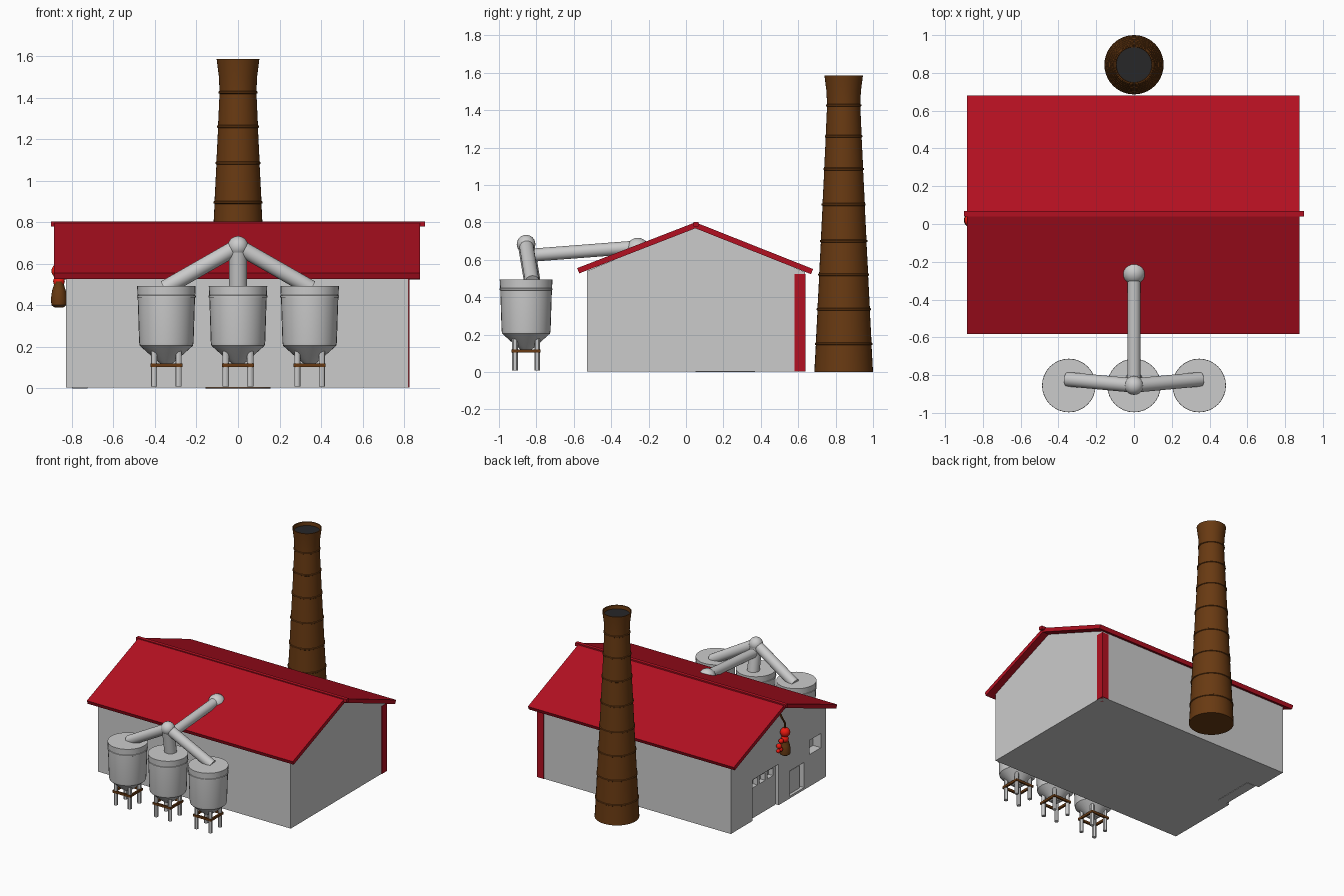
import bpy, bmesh, math
from mathutils import Vector

if "Cube" in bpy.data.objects:
    bpy.data.objects.remove(bpy.data.objects["Cube"])


def mat(name, col):
    m = bpy.data.materials.new(name)
    m.diffuse_color = (*col, 1)
    m.use_nodes = True
    m.node_tree.nodes["Principled BSDF"].inputs["Base Color"].default_value = m.diffuse_color
    return m


RED = mat("roof_red", (0.45, 0.005, 0.015))
BROWN = mat("rust_brown", (0.14, 0.042, 0.006))
DARK = mat("soot", (0.02, 0.02, 0.022))
BRIGHT = mat("bright_red", (0.85, 0.01, 0.005))


def make(name, bm, m=None, smooth=False):
    bmesh.ops.recalc_face_normals(bm, faces=bm.faces)
    me = bpy.data.meshes.new(name)
    bm.to_mesh(me)
    bm.free()
    ob = bpy.data.objects.new(name, me)
    bpy.context.collection.objects.link(ob)
    if m:
        me.materials.append(m)
    if smooth:
        bpy.context.view_layer.objects.active = ob
        bpy.ops.object.select_all(action='DESELECT')
        ob.select_set(True)
        bpy.ops.object.shade_smooth_by_angle(angle=math.radians(30))
    return ob


def extrude_x(name, prof, x0, x1, m=None):
    """Extrude a (y, z) profile along x."""
    bm = bmesh.new()
    f = bm.faces.new([bm.verts.new((x0, y, z)) for y, z in prof])
    r = bmesh.ops.extrude_face_region(bm, geom=[f])
    bmesh.ops.translate(bm, vec=(x1 - x0, 0, 0),
                        verts=[v for v in r["geom"] if isinstance(v, bmesh.types.BMVert)])
    return make(name, bm, m)


def box(name, x0, x1, y0, y1, z0, z1, m=None):
    return extrude_x(name, [(y0, z0), (y1, z0), (y1, z1), (y0, z1)], x0, x1, m)


def lathe(name, prof, x, y, m=None, n=32):
    """Revolve an (r, z) profile, capped at both ends."""
    bm = bmesh.new()
    rings = [[bm.verts.new((x + r * math.cos(2 * math.pi * i / n),
                            y + r * math.sin(2 * math.pi * i / n), z))
              for i in range(n)] for r, z in prof]
    for a, b in zip(rings, rings[1:]):
        for i in range(n):
            bm.faces.new((a[i], a[(i + 1) % n], b[(i + 1) % n], b[i]))
    bm.faces.new(rings[0])
    bm.faces.new(rings[-1])
    return make(name, bm, m, True)


def tube(name, p, q, r, m=None, n=24):
    p, q = Vector(p), Vector(q)
    d = q - p
    bm = bmesh.new()
    bmesh.ops.create_cone(bm, cap_ends=True, segments=n, radius1=r, radius2=r, depth=d.length)
    bm.transform(d.to_track_quat('Z', 'Y').to_matrix().to_4x4())
    bmesh.ops.translate(bm, vec=(p + q) / 2, verts=bm.verts)
    return make(name, bm, m, True)


def ball(name, c, r, m=None):
    bm = bmesh.new()
    bmesh.ops.create_uvsphere(bm, u_segments=20, v_segments=12, radius=r)
    bmesh.ops.translate(bm, vec=c, verts=bm.verts)
    return make(name, bm, m, True)


def cut(ob, *dims):
    c = box("cutter_" + ob.name, *dims)
    c.hide_render = True
    c.hide_viewport = True
    c.display_type = 'WIRE'
    md = ob.modifiers.new("opening", 'BOOLEAN')
    md.operation = 'DIFFERENCE'
    md.solver = 'EXACT'
    md.object = c


# Building shell with openings on the left gable
walls = extrude_x("walls", [(-0.53, 0.003), (0.635, 0.003), (0.635, 0.535),
                            (0.05, 0.775), (-0.53, 0.54)], -0.828, 0.822)
cut(walls, -0.9, -0.73, 0.05, 0.37, -0.05, 0.32)
cut(walls, -0.9, -0.79, -0.26, -0.08, 0.02, 0.215)
cut(walls, -0.9, -0.76, -0.465, -0.325, 0.25, 0.36)

# Large door with a row of windows, and small door
door = box("large_door", -0.80, -0.725, 0.05, 0.37, 0.0, 0.32)
for k in range(3):
    y = 0.08 + k * 0.095
    cut(door, -0.9, -0.76, y, y + 0.07, 0.235, 0.295)
box("small_door", -0.805, -0.78, -0.235, -0.095, 0.02, 0.195)

# Roof slabs, ridge cap and corner post
extrude_x("roof", [(0.05, 0.80), (-0.582, 0.555), (-0.571, 0.527), (0.05, 0.768),
                   (0.668, 0.523), (0.68, 0.55)], -0.885, 0.876, RED)
box("ridge_cap", -0.9, 0.9, 0.04, 0.068, 0.778, 0.803, RED)
box("corner_post", 0.77, 0.826, 0.58, 0.639, 0.003, 0.525, RED)

# Chimney with seam rings and flared open top
body = [(0.157, 0.0), (0.149, 0.15), (0.140, 0.335), (0.131, 0.52), (0.122, 0.70),
        (0.113, 0.895), (0.104, 1.085), (0.096, 1.26), (0.089, 1.425)]
prof = [body[0]]
for r, z in body[1:]:
    prof += [(r, z - 0.007), (r + 0.005, z - 0.004), (r + 0.005, z + 0.004), (r, z + 0.007)]
prof += [(0.092, 1.5), (0.103, 1.585), (0.096, 1.585), (0.094, 1.555)]
lathe("chimney", prof, 0, 0.843, BROWN, 40)
lathe("chimney_soot", [(0.093, 1.55), (0.093, 1.558)], 0, 0.843, DARK, 40)

# Three hoppers on legs, each with a pipe to the hub
TY = -0.855
HUB = (0, TY, 0.683)
for i, x in enumerate((-0.345, 0, 0.345)):
    lathe(f"hopper_{i}", [(0.03, 0.12), (0.055, 0.14), (0.128, 0.205), (0.131, 0.22),
                          (0.138, 0.436), (0.142, 0.438), (0.142, 0.446),
                          (0.139, 0.448), (0.141, 0.493)], x, TY)
    for sx in (-1, 1):
        for sy in (-1, 1):
            tube(f"hopper_leg_{i}", (x + sx * 0.059, TY + sy * 0.059, 0.008),
                 (x + sx * 0.059, TY + sy * 0.059, 0.2), 0.015, n=12)
        o = sx * 0.07
        box(f"leg_brace_{i}", x - 0.077, x + 0.077, TY + o - 0.007, TY + o + 0.007, 0.103, 0.12, BROWN)
        box(f"leg_brace_side_{i}", x + o - 0.007, x + o + 0.007, TY - 0.077, TY + 0.077, 0.103, 0.12, BROWN)
    tube(f"feed_pipe_{i}", HUB, (x * 1.02, -0.822, 0.482), 0.038 if x else 0.044)
ball("pipe_hub", HUB, 0.05)

# Main pipe into the roof
tube("main_pipe", (0, TY, 0.622), (0, -0.255, 0.668), 0.035)
ball("roof_joint", (0, -0.258, 0.655), 0.062)

# Hanging pot with red balls under the left gable
px, py = -0.862, 0.02
lathe("hanging_pot", [(0.022, 0.39), (0.036, 0.40), (0.039, 0.43), (0.033, 0.47),
                      (0.022, 0.505), (0.024, 0.515)], px, py, BROWN, 20)
ball("pot_top_ball", (px, py, 0.565), 0.036, BRIGHT)
ball("pot_neck_ball", (px, py + 0.005, 0.515), 0.028, BRIGHT)
for dy, z, r in ((0.05, 0.515, 0.018), (0.075, 0.485, 0.02), (0.085, 0.45, 0.015), (0.06, 0.455, 0.018)):
    ball("side_ball", (px, py + dy, z), r, BRIGHT)
pts = [(px, py, 0.59), (px, py + 0.005, 0.64), (px + 0.01, py + 0.03, 0.69), (px + 0.03, py + 0.03, 0.72)]
for a, b in zip(pts, pts[1:]):
    tube("hanging_hook", a, b, 0.007, BROWN, 8)
